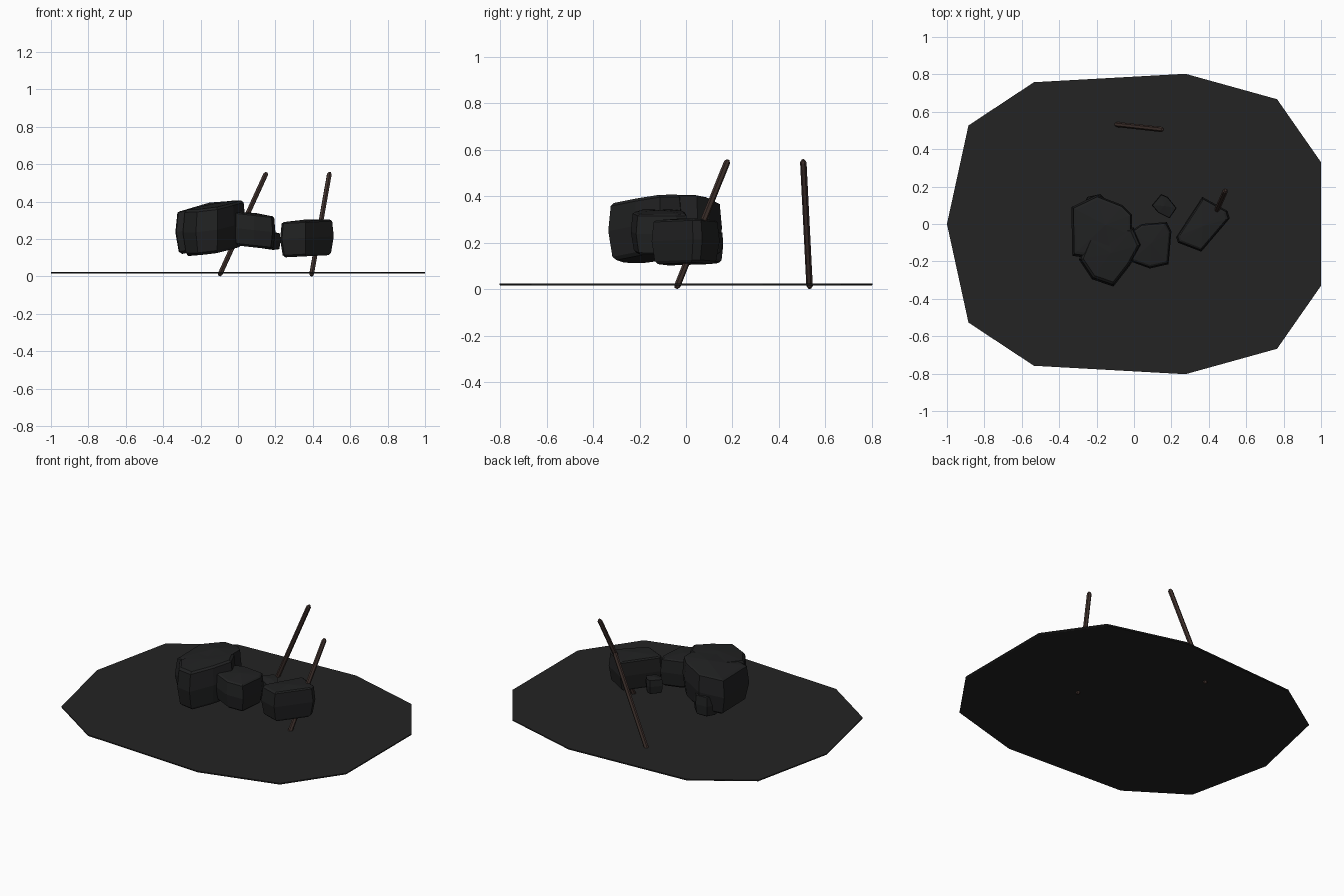
import bpy, bmesh, math
from mathutils import Vector

if "Cube" in bpy.data.objects:
    bpy.data.objects.remove(bpy.data.objects["Cube"])


def material(name, col):
    m = bpy.data.materials.new(name)
    m.diffuse_color = (*col, 1)
    m.use_nodes = True
    m.node_tree.nodes["Principled BSDF"].inputs["Base Color"].default_value = m.diffuse_color
    return m


ASH = material("ash_black", (0.0175, 0.0175, 0.0175))
COAL = material("coal_black", (0.0150, 0.0155, 0.0160))
WOOD = material("charred_brown", (0.052, 0.032, 0.027))


def finish(name, bm, mat):
    bmesh.ops.recalc_face_normals(bm, faces=bm.faces)
    me = bpy.data.meshes.new(name)
    bm.to_mesh(me)
    bm.free()
    me.materials.append(mat)
    ob = bpy.data.objects.new(name, me)
    bpy.context.collection.objects.link(ob)


def stack(name, outline, rings, mat, slope=(0, 0), dome=0.0):
    """Loft scaled copies of an outline; rings are (scale, z). Tilted by slope."""
    bm = bmesh.new()
    n = len(outline)
    cx = sum(p[0] for p in outline) / n
    cy = sum(p[1] for p in outline) / n

    def vert(x, y, z):
        return bm.verts.new((cx + x, cy + y, z + slope[0] * x + slope[1] * y))

    loops = [[vert((x - cx) * s, (y - cy) * s, z) for x, y in outline]
             for s, z in rings]
    for a, b in zip(loops, loops[1:]):
        for i in range(n):
            j = (i + 1) % n
            bm.faces.new((a[i], a[j], b[j], b[i]))
    bm.faces.new(loops[0])
    if dome:
        tip = vert(0, 0, rings[-1][1] + dome)
        for i in range(n):
            bm.faces.new((loops[-1][i], loops[-1][(i + 1) % n], tip))
    else:
        bm.faces.new(loops[-1])
    finish(name, bm, mat)


def rock(name, outline, z0, z1, slope=(0, 0), dome=0.008):
    h = z1 - z0
    rings = [(0.80, z0), (0.90, z0 + 0.06 * h), (1.0, z0 + 0.5 * h),
             (0.94, z0 + 0.92 * h), (0.86, z1 - dome)]
    stack(name, outline, rings, COAL, slope, dome)


def stick(name, a, b, r=0.014):
    a, b = Vector(a), Vector(b)
    d = (b - a).normalized()
    rot = d.to_track_quat('Z', 'Y')
    bm = bmesh.new()
    loops = []
    # shaft with small tapered ends
    for p, s in ((a, 0.5), (a + d * 0.012, 1), (b - d * 0.012, 1), (b, 0.5)):
        loops.append([bm.verts.new(p + rot @ Vector((r * s * math.cos(k * math.pi / 3),
                                                     r * s * math.sin(k * math.pi / 3), 0)))
                      for k in range(6)])
    for u, v in zip(loops, loops[1:]):
        for i in range(6):
            j = (i + 1) % 6
            bm.faces.new((u[i], u[j], v[j], v[i]))
    bm.faces.new(loops[0])
    bm.faces.new(loops[-1])
    finish(name, bm, WOOD)


# thin ash patch
half = [(-0.885, 0.527), (-0.535, 0.758), (0.275, 0.803), (0.765, 0.667), (1.0, 0.33)]
patch = [(-1.0, 0.0)] + half + [(x, -y) for x, y in reversed(half)]
stack("ash_patch", patch, [(0.995, 0.015), (1.0, 0.018), (1.0, 0.025)], ASH)

# coal chunks
rock("large_back_rock", [(-0.335, 0.09), (-0.2, 0.155), (-0.06, 0.10), (-0.01, 0.05),
                         (-0.01, -0.06), (-0.12, -0.20), (-0.33, -0.17)],
     0.15, 0.395, (0.2, 0.0), 0.015)
rock("large_front_rock", [(-0.295, -0.19), (-0.25, -0.08), (-0.12, 0.0), (0.0, -0.02),
                          (0.04, -0.11), (-0.02, -0.22), (-0.11, -0.335), (-0.225, -0.295)],
     0.135, 0.39, (0.15, 0.08))
rock("middle_rock", [(-0.03, -0.05), (0.04, 0.0), (0.175, 0.01), (0.2, -0.04),
                     (0.185, -0.215), (0.085, -0.238), (-0.02, -0.2)],
     0.155, 0.34, (-0.11, 0.0))
rock("right_rock", [(0.225, -0.07), (0.365, 0.145), (0.50, 0.07), (0.512, 0.03),
                    (0.36, -0.148), (0.235, -0.10)],
     0.108, 0.305, (0.05, 0.0))
rock("small_right_rock", [(0.095, 0.10), (0.145, 0.16), (0.18, 0.145),
                          (0.228, 0.085), (0.19, 0.03), (0.13, 0.06)],
     0.15, 0.245, (-0.1, 0.1))
rock("small_back_rock", [(-0.28, 0.08), (-0.25, 0.145), (-0.18, 0.16),
                         (-0.13, 0.11), (-0.15, 0.04), (-0.24, 0.03)],
     0.115, 0.25, (0.1, 0.0))

# two leaning sticks
stick("back_stick", (-0.10, 0.533, 0.003), (0.153, 0.505, 0.557))
stick("right_stick", (0.392, -0.042, 0.003), (0.49, 0.181, 0.557))
